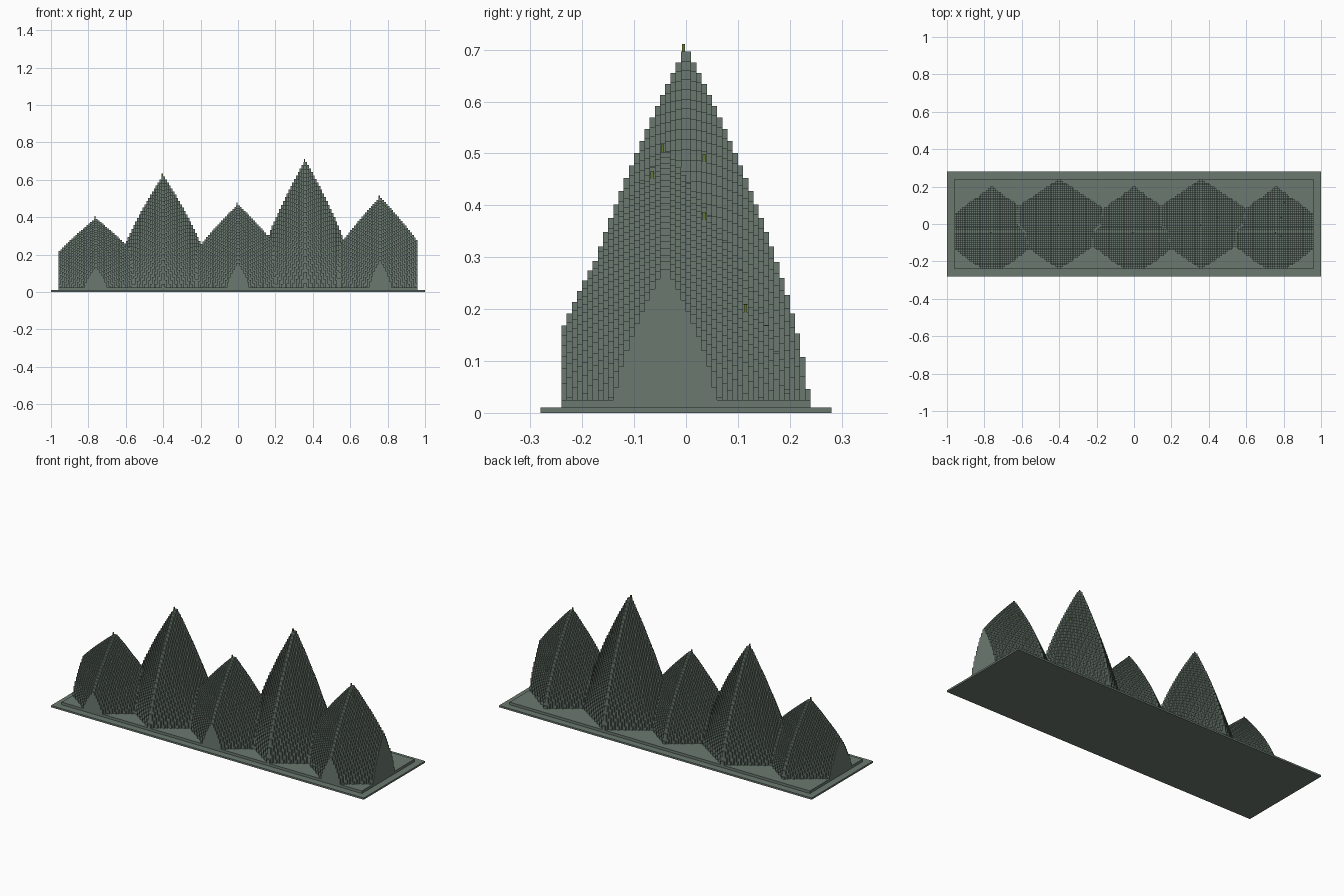
import bpy, bmesh, math

if "Cube" in bpy.data.objects:
    bpy.data.objects.remove(bpy.data.objects["Cube"])


def material(name, rgb):
    m = bpy.data.materials.new(name)
    m.diffuse_color = (*rgb, 1)
    m.use_nodes = True
    m.node_tree.nodes["Principled BSDF"].inputs["Base Color"].default_value = m.diffuse_color
    return m


STONE = material("grey green stone", (0.145, 0.19, 0.16))
MOSS = material("olive moss", (0.13, 0.19, 0.03))


def make_object(name, bm, mat):
    bmesh.ops.recalc_face_normals(bm, faces=bm.faces)
    me = bpy.data.meshes.new(name)
    bm.to_mesh(me)
    bm.free()
    me.materials.append(mat)
    ob = bpy.data.objects.new(name, me)
    bpy.context.collection.objects.link(ob)
    return ob


def add_box(bm, center, size):
    verts = bmesh.ops.create_cube(bm, size=1)["verts"]
    bmesh.ops.scale(bm, vec=size, verts=verts)
    bmesh.ops.translate(bm, vec=center, verts=verts)


# stepped base plates
for name, sx, sy, z0, z1 in (("base_plate", 2.0, 0.56, 0.0, 0.01),
                             ("upper_plate", 1.92, 0.48, 0.01, 0.025)):
    bm = bmesh.new()
    add_box(bm, (0, 0, (z0 + z1) / 2), (sx, sy, z1 - z0))
    make_object(name, bm, STONE)

# peaks: x, y, height, footprint reach in x, ridge reach in x
PEAKS = ((-0.76, -0.04, 0.40, 0.33, 0.33),
         (-0.40, 0.0, 0.635, 0.36, 0.275),
         (0.0, -0.04, 0.475, 0.33, 0.33),
         (0.36, 0.0, 0.715, 0.36, 0.275),
         (0.76, -0.04, 0.515, 0.33, 0.33))
FLOOR, CELL, NX, NY = 0.025, 0.01, 192, 48


def height(x, y):
    best = FLOOR
    for px, py, top, foot, ridge in PEAKS:
        dx, dy = abs(x - px), abs(y - py)
        width = 0.24 * (1 - dx / foot)
        if dx < 0.235 and dy < width:
            rise = ((1 - dx / ridge) * (1 - dy / width)) ** 0.7
            best = max(best, FLOOR + (top - FLOOR) * rise)
    return best


# mountain range: one square column per grid cell
def column(i, j):
    if 0 <= i < NX and 0 <= j < NY:
        return grid[i][j]
    return FLOOR


grid = [[height(-0.96 + (i + 0.5) * CELL, -0.24 + (j + 0.5) * CELL)
         for j in range(NY)] for i in range(NX)]
bm = bmesh.new()


def quad(*points):
    bm.faces.new([bm.verts.new(p) for p in points])


for i in range(NX):
    for j in range(NY):
        h = grid[i][j]
        if h <= FLOOR:
            continue
        x0, y0 = -0.96 + i * CELL, -0.24 + j * CELL
        x1, y1 = x0 + CELL, y0 + CELL
        quad((x0, y0, h), (x1, y0, h), (x1, y1, h), (x0, y1, h))
        # exposed sides down to each lower neighbour
        for ni, nj, a, b in ((i, j - 1, (x0, y0), (x1, y0)),
                             (i + 1, j, (x1, y0), (x1, y1)),
                             (i, j + 1, (x1, y1), (x0, y1)),
                             (i - 1, j, (x0, y1), (x0, y0))):
            n = column(ni, nj)
            if n < h - 1e-6:
                quad((*a, n), (*b, n), (*b, h), (*a, h))
me = bpy.data.meshes.new("mountain_range")
bm.to_mesh(me)
bm.free()
me.materials.append(STONE)
bpy.context.collection.objects.link(bpy.data.objects.new("mountain_range", me))

# tiny moss markers on the summits and a few slopes
bm = bmesh.new()
spots = [(px - 0.005, py - 0.005) for px, py, *_ in PEAKS]
spots += [(0.445, 0.035), (0.785, -0.065), (0.785, 0.035), (0.805, 0.115)]
for x, y in spots:
    add_box(bm, (x, y, height(x, y) + 0.006), (0.006, 0.006, 0.018))
make_object("moss_markers", bm, MOSS)
